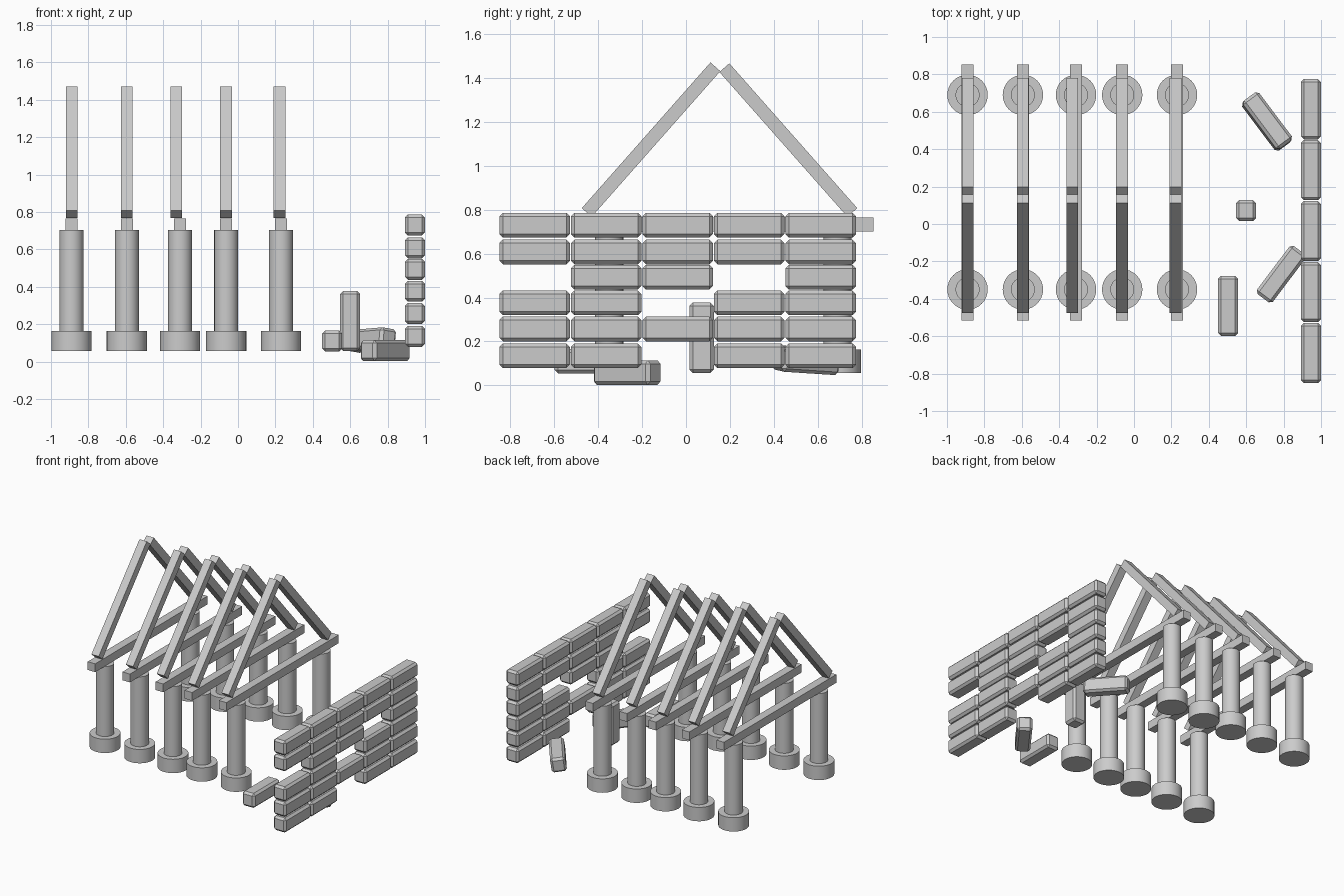
import bpy
from math import radians, atan2, hypot

if "Cube" in bpy.data.objects:
    bpy.data.objects.remove(bpy.data.objects["Cube"])


def box(name, loc, size, rot=(0, 0, 0), bevel=0):
    bpy.ops.mesh.primitive_cube_add(size=1, location=loc, rotation=rot)
    o = bpy.context.object
    o.name = name
    o.scale = size
    bpy.ops.object.transform_apply(location=False, rotation=False, scale=True)
    if bevel:
        m = o.modifiers.new("chamfer", 'BEVEL')
        m.width = bevel
        m.segments = 1
    return o


def cylinder(name, x, y, r, z0, z1):
    bpy.ops.mesh.primitive_cylinder_add(vertices=32, radius=r, depth=z1 - z0,
                                        location=(x, y, (z0 + z1) / 2))
    bpy.context.object.name = name
    bpy.ops.object.shade_smooth_by_angle(angle=radians(30))


def rafter(name, x, a, b):
    # square beam between two (y, z) points
    dy, dz = b[0] - a[0], b[1] - a[1]
    box(name, (x, (a[0] + b[0]) / 2, (a[1] + b[1]) / 2),
        (0.062, hypot(dy, dz), 0.06), (atan2(dz, dy), 0, 0))


# Post and roof frames: (post x, rafter x)
frames = [(-0.89, -0.888), (-0.594, -0.594), (-0.31, -0.33),
          (-0.063, -0.064), (0.23, 0.222)]
for px, rx in frames:
    for side, y in (("front", -0.35), ("back", 0.69)):
        cylinder(side + "_post_base", px, y, 0.108, 0.056, 0.163)
        cylinder(side + "_post", px, y, 0.064, 0.163, 0.703)
    box("tie_beam", (px, 0.169, 0.734), (0.064, 1.37, 0.064))
    rafter("front_rafter", rx, (-0.4525, 0.788), (0.134, 1.452))
    rafter("back_rafter", rx, (0.758, 0.788), (0.175, 1.448))

# Broken brick wall, X marks a brick, rows from bottom to top
BRICK = (0.107, 0.322, 0.112)
rows = ["XX.XX", "XXXXX", "XX.XX", ".XX.X", "XXXXX", "XXXXX"]
row_z = [0.135, 0.257, 0.376, 0.493, 0.608, 0.73]
for row, z in zip(rows, row_z):
    for i, c in enumerate(row):
        if c == "X":
            box("wall_brick", (0.946, -0.69 + 0.326 * i, z), BRICK, bevel=0.016)

# Loose bricks around the wall: location, rotation in degrees
loose = [((0.60, 0.071, 0.217), (90, 0, 0)),
         ((0.503, -0.438, 0.11), (0, 0, 0)),
         ((0.711, 0.548, 0.115), (-3, 8, 36.5)),
         ((0.787, -0.268, 0.058), (0, 0, -37))]
for loc, rot in loose:
    box("loose_brick", loc, BRICK, [radians(a) for a in rot], bevel=0.016)
